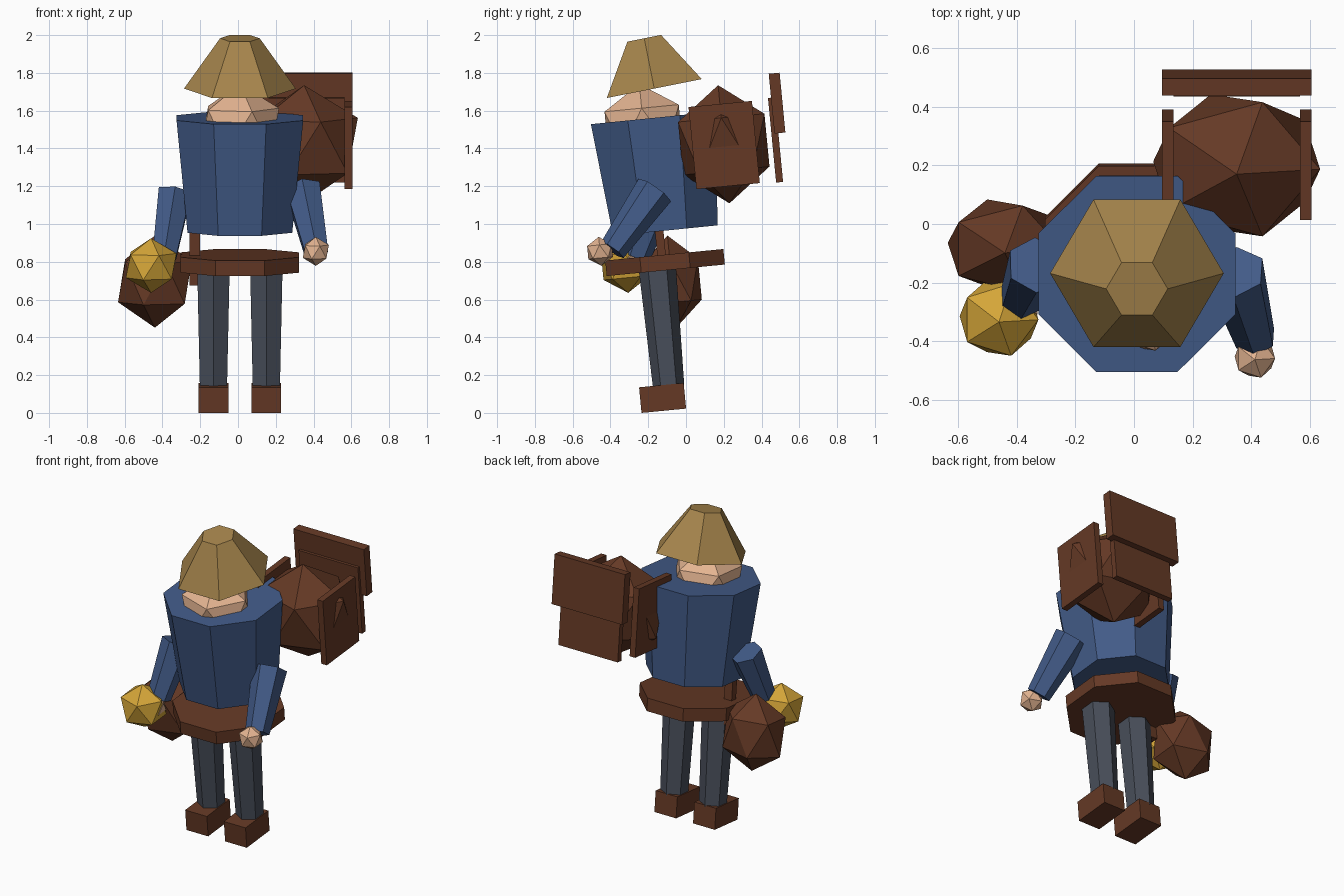
import bpy, bmesh, math
from mathutils import Vector, Matrix

if "Cube" in bpy.data.objects:
    bpy.data.objects.remove(bpy.data.objects["Cube"], do_unlink=True)

LEAN = Matrix.Rotation(math.radians(5.5), 4, 'X')  # whole figure leans forward


def material(name, rgb):
    """Flat material from an 8-bit sRGB colour."""
    lin = [((c / 255 + 0.055) / 1.055) ** 2.4 for c in rgb] + [1.0]
    m = bpy.data.materials.new(name)
    m.use_nodes = True
    m.diffuse_color = lin
    for n in m.node_tree.nodes:
        if n.type == 'BSDF_PRINCIPLED':
            n.inputs["Base Color"].default_value = lin
            n.inputs["Roughness"].default_value = 0.9
    return m


blue = material("coat_blue", (66, 91, 136))
brown = material("leather_brown", (101, 57, 37))
grey = material("trouser_grey", (72, 78, 90))
skin = material("skin", (228, 180, 145))
straw = material("straw", (166, 133, 76))
gold = material("gold", (212, 165, 56))


def finish(name, bm, mat):
    bmesh.ops.recalc_face_normals(bm, faces=bm.faces)
    mesh = bpy.data.meshes.new(name)
    bm.to_mesh(mesh)
    bm.free()
    mesh.materials.append(mat)
    obj = bpy.data.objects.new(name, mesh)
    bpy.context.collection.objects.link(obj)
    return obj


def frustum(name, mat, start, end, r0, r1, sides, phase=0.0):
    """Tapered prism running from start to end."""
    start, end = Vector(start), Vector(end)
    axis = end - start
    rot = Vector((0, 0, 1)).rotation_difference(axis)
    bm = bmesh.new()
    rings = []
    for centre, r in ((start, r0), (end, r1)):
        angles = [math.radians(phase) + math.tau * i / sides for i in range(sides)]
        rings.append([bm.verts.new(centre + rot @ Vector((r * math.cos(a), r * math.sin(a), 0)))
                      for a in angles])
    low, high = rings
    bm.faces.new(low)
    bm.faces.new(high)
    for i in range(sides):
        j = (i + 1) % sides
        bm.faces.new((low[i], low[j], high[j], high[i]))
    return finish(name, bm, mat)


def gem(name, mat, centre, radii):
    """Leaning icosahedron."""
    bm = bmesh.new()
    bmesh.ops.create_icosphere(bm, subdivisions=1, radius=1.0)
    bm.transform(Matrix.Translation(centre) @ LEAN @ Matrix.Diagonal((*radii, 1)))
    return finish(name, bm, mat)


def box(name, mat, centre, size):
    """Leaning box."""
    bm = bmesh.new()
    bmesh.ops.create_cube(bm, size=1.0)
    bm.transform(Matrix.Translation(centre) @ LEAN @ Matrix.Diagonal((*size, 1)))
    return finish(name, bm, mat)


# Body, belt, head and hat
MID = 0.01
frustum("torso", blue, (MID, -0.11, 0.965), (MID, -0.17, 1.562), 0.3, 0.363, 8, 22.5)
frustum("belt", brown, (MID, -0.107, 0.755), (MID, -0.115, 0.837), 0.34, 0.34, 8, 22.5)
gem("head", skin, (MID, -0.225, 1.51), (0.232, 0.232, 0.232))
frustum("hat", straw, (MID, -0.168, 1.717), (MID, -0.221, 1.983), 0.296, 0.105, 6)

# Legs and boots
for side, x in (("right", -0.13), ("left", 0.15)):
    frustum(side + "_leg", grey, (x, -0.092, 0.14), (x, -0.152, 0.77), 0.083, 0.099, 6, 30)
    box(side + "_boot", brown, (x, -0.124, 0.079), (0.157, 0.237, 0.136))

# Arms and hands
frustum("left_arm", blue, (0.413, -0.39, 0.862), (0.345, -0.165, 1.18), 0.073, 0.105, 6, 30)
frustum("right_arm", blue, (-0.39, -0.26, 0.83), (-0.335, -0.14, 1.165), 0.073, 0.1, 6, 30)
gem("left_hand", skin, (0.412, -0.455, 0.855), (0.077, 0.077, 0.077))
gem("right_hand", skin, (-0.395, -0.3, 0.79), (0.075, 0.075, 0.075))

# Carried items on the model's right side
gem("gold_nugget", gold, (-0.46, -0.32, 0.78), (0.15, 0.145, 0.145))
gem("hip_pouch", brown, (-0.44, -0.075, 0.695), (0.218, 0.175, 0.245))
box("pouch_strap", brown, (-0.228, -0.13, 0.84), (0.055, 0.045, 0.33))

# Backpack with side boards and overlapping back boards
PACK_X = 0.35
gem("pack", brown, (PACK_X, 0.2, 1.422), (0.318, 0.27, 0.314))
for side, offset in (("right", -0.235), ("left", 0.235)):
    box(side + "_pack_board", brown, (PACK_X + offset, 0.202, 1.418), (0.04, 0.337, 0.437))
box("pack_flap", brown, (PACK_X, 0.482, 1.64), (0.51, 0.058, 0.318))
box("pack_back_board", brown, (PACK_X, 0.474, 1.445), (0.43, 0.037, 0.45))
